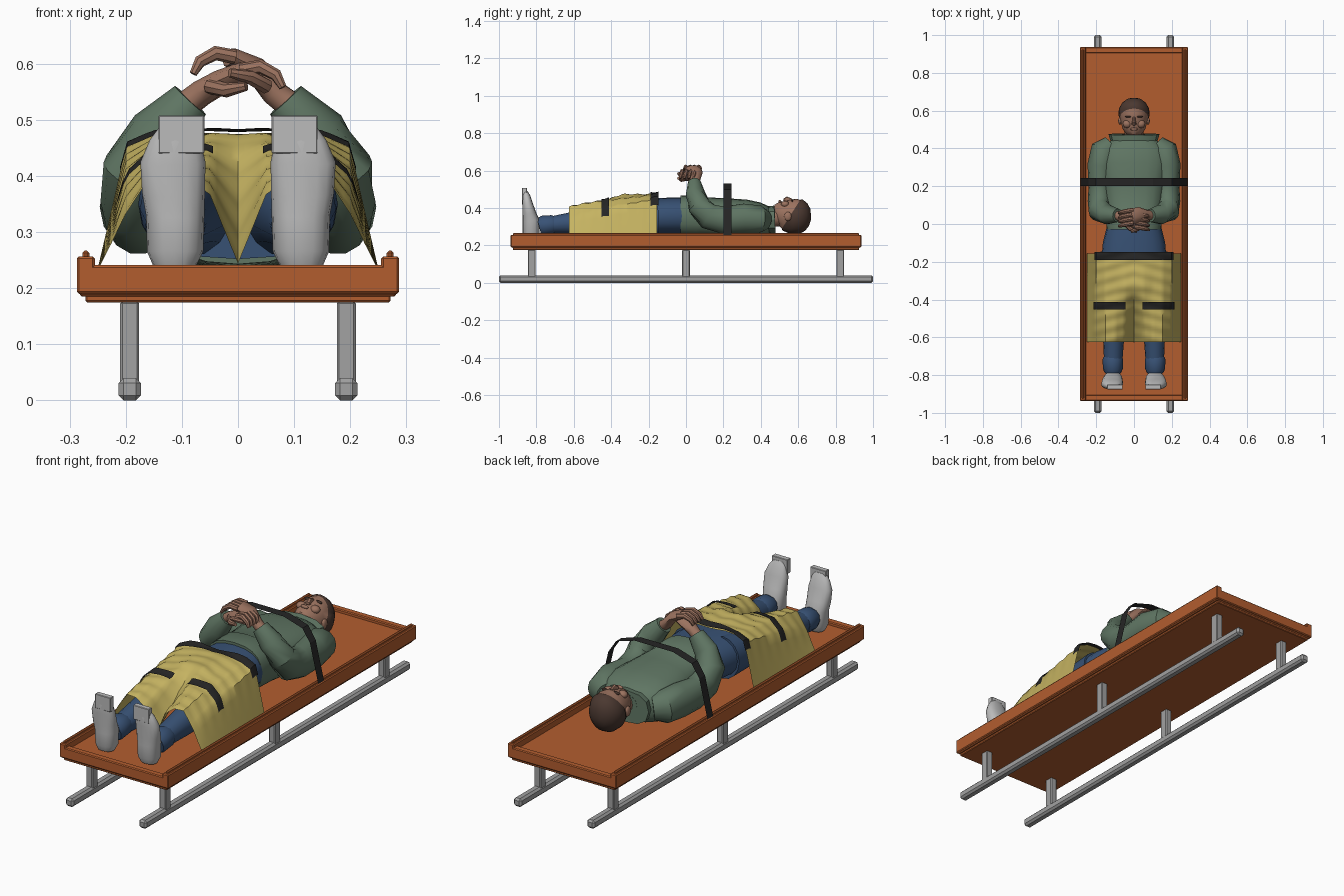
import bpy, bmesh, math
from mathutils import Vector

cube = bpy.data.objects.get("Cube")
if cube:
    bpy.data.objects.remove(cube)


def material(name, r, g, b):
    m = bpy.data.materials.new(name)
    m.use_nodes = True
    m.diffuse_color = (r, g, b, 1)
    m.node_tree.nodes["Principled BSDF"].inputs["Base Color"].default_value = (r, g, b, 1)
    return m


ORANGE = material("orange plastic", 0.45, 0.11, 0.028)
METAL = material("grey metal", 0.36, 0.36, 0.36)
GREEN = material("green sweater", 0.115, 0.18, 0.125)
SKIN = material("skin", 0.33, 0.17, 0.115)
HAIR = material("brown hair", 0.07, 0.04, 0.03)
YELLOW = material("yellow cloth", 0.56, 0.45, 0.12)
BLUE = material("blue denim", 0.04, 0.085, 0.18)
SHOE = material("light grey shoe", 0.5, 0.5, 0.5)
BLACK = material("black strap", 0.018, 0.018, 0.018)


def finish(name, bm, mat, angle=40):
    bmesh.ops.recalc_face_normals(bm, faces=bm.faces)
    me = bpy.data.meshes.new(name)
    bm.to_mesh(me)
    bm.free()
    ob = bpy.data.objects.new(name, me)
    me.materials.append(mat)
    bpy.context.collection.objects.link(ob)
    if angle:
        bpy.ops.object.select_all(action='DESELECT')
        ob.select_set(True)
        bpy.context.view_layer.objects.active = ob
        bpy.ops.object.shade_smooth_by_angle(angle=math.radians(angle))
    return ob


def box(name, lo, hi, mat, bevel=0.0):
    bm = bmesh.new()
    bmesh.ops.create_cube(bm, size=1)
    for v in bm.verts:
        v.co = Vector([(a + b) / 2 + c * (b - a) for a, b, c in zip(lo, hi, v.co)])
    if bevel:
        bmesh.ops.bevel(bm, geom=bm.edges[:], offset=bevel, segments=1, affect='EDGES')
    return finish(name, bm, mat, 0)


def tube(name, sections, mat, side=1, n=16, power=1.0, angle=40):
    """Loft of rings; each section is x, y, z, half width, half height."""
    pts = [Vector((s[0] * side, s[1], s[2])) for s in sections]
    bm = bmesh.new()
    rings = []
    for i, s in enumerate(sections):
        d = (pts[min(i + 1, len(pts) - 1)] - pts[max(i - 1, 0)]).normalized()
        u = Vector((1, 0, 0)) if abs(d.z) > 0.9 else d.cross(Vector((0, 0, 1))).normalized()
        v = u.cross(d)
        ring = []
        for k in range(n):
            a = math.tau * k / n
            c, e = [math.copysign(abs(t) ** power, t) for t in (math.cos(a), math.sin(a))]
            ring.append(bm.verts.new(pts[i] + u * c * s[3] + v * e * s[4]))
        rings.append(ring)
    for a, b in zip(rings, rings[1:]):
        for k in range(n):
            bm.faces.new((a[k], a[(k + 1) % n], b[(k + 1) % n], b[k]))
    bm.faces.new(rings[0])
    bm.faces.new(rings[-1])
    return finish(name, bm, mat, angle)


def ball(name, loc, size, mat):
    bm = bmesh.new()
    bmesh.ops.create_uvsphere(bm, u_segments=12, v_segments=8, radius=1)
    for v in bm.verts:
        v.co = Vector([l + s * c for l, s, c in zip(loc, size, v.co)])
    return finish(name, bm, mat)


def sheet(name, x0, x1, y0, y1, nx, ny, height, mat):
    bm = bmesh.new()
    grid = []
    for i in range(nx + 1):
        x = x0 + (x1 - x0) * i / nx
        ys = [y0 + (y1 - y0) * j / ny for j in range(ny + 1)]
        grid.append([bm.verts.new((x, y, height(x, y))) for y in ys])
    for i in range(nx):
        for j in range(ny):
            bm.faces.new((grid[i][j], grid[i + 1][j], grid[i + 1][j + 1], grid[i][j + 1]))
    ob = finish(name, bm, mat)
    if ob.data.polygons[0].normal.z < 0:
        ob.data.flip_normals()
    return ob


# Stretcher tray
box("tray_base", (-.272, -.925, .175), (.272, .925, .19), ORANGE, .003)
box("tray_floor", (-.282, -.93, .185), (.282, .93, .226), ORANGE, .004)
for s, word in ((1, "left"), (-1, "right")):
    for part, a, b, top, end in (("rail", .255, .287, .257, .937), ("rail_ridge", .265, .277, .267, .925)):
        x = sorted((a * s, b * s))
        box(f"{word}_{part}", (x[0], -end, .19), (x[1], end, top), ORANGE, .004)
for s, word in ((1, "head"), (-1, "foot")):
    y = sorted((.905 * s, .937 * s))
    box(f"{word}_end_lip", (-.27, y[0], .19), (.27, y[1], .241), ORANGE, .004)

# Runners and posts
for s, word in ((1, "left"), (-1, "right")):
    x = .193 * s
    box(f"{word}_runner", (x - .02, -1, 0), (x + .02, 1, .04), METAL, .009)
    for i, y in enumerate((-.825, 0, .825)):
        box(f"{word}_post_{i + 1}", (x - .017, y - .021, .03), (x + .017, y + .021, .177), METAL, .004)

# Torso and collar
tube("sweater_body", [(0, -.03, .355, .145, .112), (0, .06, .355, .15, .115), (0, .08, .35, .148, .108),
                      (0, .2, .345, .165, .108), (0, .32, .34, .185, .105), (0, .39, .335, .175, .095),
                      (0, .435, .33, .135, .08), (0, .46, .33, .08, .065)], GREEN, n=20, power=.8)
tube("collar", [(0, .425, .335, .12, .072), (0, .475, .338, .135, .075), (0, .475, .338, .075, .06),
                (0, .44, .338, .06, .05)], GREEN, n=12, power=.75, angle=25)
tube("neck", [(0, .42, .345, .05, .05), (0, .51, .355, .05, .052)], SKIN)

# Head, with the back of the skull cut off as hair
head = tube("head", [(0, .466, .392, .022, .028), (0, .478, .388, .04, .045), (0, .505, .377, .06, .064),
                     (0, .54, .365, .071, .083), (0, .575, .358, .077, .092), (0, .61, .354, .074, .088),
                     (0, .638, .352, .058, .07), (0, .656, .35, .034, .043), (0, .662, .35, .01, .012)],
            SKIN, n=24)
head.data.materials.append(HAIR)
bm = bmesh.new()
bm.from_mesh(head.data)
edge, normal = Vector((0, .5, .27)), Vector((0, 1, -.64)).normalized()
bmesh.ops.bisect_plane(bm, geom=bm.verts[:] + bm.edges[:] + bm.faces[:], plane_co=edge, plane_no=normal)
for f in bm.faces:
    f.material_index = int((f.calc_center_median() - edge).dot(normal) > 0)
bm.normal_update()
for v in bm.verts:
    if (v.co - edge).dot(normal) > .004:
        v.co += v.normal * .006
bm.to_mesh(head.data)
bm.free()
tube("nose", [(0, .565, .442, .007, .008), (0, .54, .447, .01, .015), (0, .528, .44, .014, .012),
              (0, .523, .436, .006, .006)], SKIN, n=8)
ball("lips", (0, .502, .434), (.02, .008, .009), SKIN)
for s, word in ((1, "left"), (-1, "right")):
    ball(f"{word}_ear", (.074 * s, .545, .355), (.01, .02, .024), SKIN)
    ball(f"{word}_eyebrow", (.03 * s, .568, .439), (.017, .005, .008), HAIR)
    ball(f"{word}_cheek", (.036 * s, .53, .42), (.024, .022, .018), SKIN)

# Sleeves, legs and shoes
tube("jeans_hips", [(0, .0, .355, .14, .1), (0, -.1, .355, .165, .1), (0, -.22, .35, .175, .098)],
     BLUE, n=20, power=.85)
for s, word in ((1, "left"), (-1, "right")):
    tube(f"{word}_sleeve", [(.12, .42, .335, .05, .055), (.155, .39, .34, .075, .075),
                            (.175, .31, .345, .072, .08), (.178, .2, .335, .062, .075),
                            (.183, .12, .355, .062, .072), (.18, .07, .41, .062, .062),
                            (.14, .05, .475, .052, .055), (.085, .045, .535, .035, .038)], GREEN, s, n=14)
    tube(f"{word}_trouser_leg", [(.09, -.15, .35, .088, .098), (.1, -.4, .34, .075, .08),
                                 (.108, -.6, .32, .056, .06), (.11, -.72, .31, .049, .045)], BLUE, s)
    tube(f"{word}_trouser_cuff", [(.112, -.705, .31, .05, .046), (.112, -.715, .31, .054, .052),
                                  (.112, -.765, .305, .053, .054), (.112, -.785, .3, .045, .046)],
         BLUE, s, n=12, angle=30)
    tube(f"{word}_shoe", [(.113, -.83, .235, .036, .032), (.112, -.828, .265, .05, .046),
                          (.112, -.828, .33, .052, .046), (.115, -.838, .37, .056, .037),
                          (.116, -.848, .425, .058, .028), (.112, -.855, .465, .045, .022),
                          (.108, -.86, .49, .03, .012)], SHOE, s, power=.85)
    x = sorted((.06 * s, .142 * s))
    box(f"{word}_toe_cap", (x[0], -.876, .44), (x[1], -.85, .508), SHOE, .002)

# Clasped hands: palm, four curled fingers and a thumb each
for s, word, dy, dz in ((1, "left", .02, .012), (-1, "right", .0, -.012)):
    tube(f"{word}_palm", [(.095, .045, .525, .025, .025), (.065, .04 + dy / 2, .548, .026, .024),
                          (.03, .03 + dy, .58 + dz, .04, .022), (-.015, .02 + dy, .6 + dz, .042, .018)],
         SKIN, s, n=10)
    for k in range(4):
        y = dy + .054 - k * .023
        tube(f"{word}_finger_{k + 1}", [(-.005, y, .6 + dz, .012, .013), (-.04, y - .006, .607 + dz, .012, .013),
                                        (-.068, y - .012, .592 + dz, .011, .011),
                                        (-.08, y - .016, .57 + dz, .007, .007)], SKIN, s, n=8)
    tube(f"{word}_thumb", [(.05, .01, .56, .014, .014), (.02, -.025, .565 + dz, .013, .013),
                           (-.015, -.04, .572 + dz, .008, .008)], SKIN, s, n=8)


# Cloth draped over both legs, sinking between them toward the hem
SPOTS = (0, .05, .1, .15, .2, .25)
HEM = (.245, .37, .405, .405, .33, .232)
WAIST = (.472, .474, .476, .47, .45, .235)


def drape(x, y):
    t = min(max((y + .625) / .47, 0), 1)
    i = min(int(abs(x) / .05), 4)
    f = abs(x) / .05 - i

    def spot(k):
        blend = min(1, t / .6) if k < 2 else t ** .7
        return HEM[k] + (WAIST[k] - HEM[k]) * blend
    ripple = .003 * math.sin(y * 95 + abs(x) * 25) * (abs(x) < .22)
    return spot(i) * (1 - f) + spot(i + 1) * f + ripple


sheet("cloth", -.25, .25, -.625, -.155, 40, 36, drape, YELLOW)


# Straps
def over_cloth(x, y):
    return drape(x, y) + .009


sheet("waist_strap", -.21, .21, -.19, -.148, 34, 4, over_cloth, BLACK)
for s, word in ((1, "left"), (-1, "right")):
    a, b = sorted((.045 * s, .215 * s))
    sheet(f"{word}_leg_strap", a, b, -.452, -.412, 16, 4, over_cloth, BLACK)

ARCH = [(-.285, .25), (-.24, .44), (-.2, .5), (-.1, .53), (.1, .53), (.2, .5), (.24, .44), (.285, .25)]
bm = bmesh.new()
pairs = [[bm.verts.new((x, y, z)) for y in (.2, .243)] for x, z in ARCH]
for p, q in zip(pairs, pairs[1:]):
    bm.faces.new((p[0], q[0], q[1], p[1]))
finish("chest_strap", bm, BLACK, 0)
